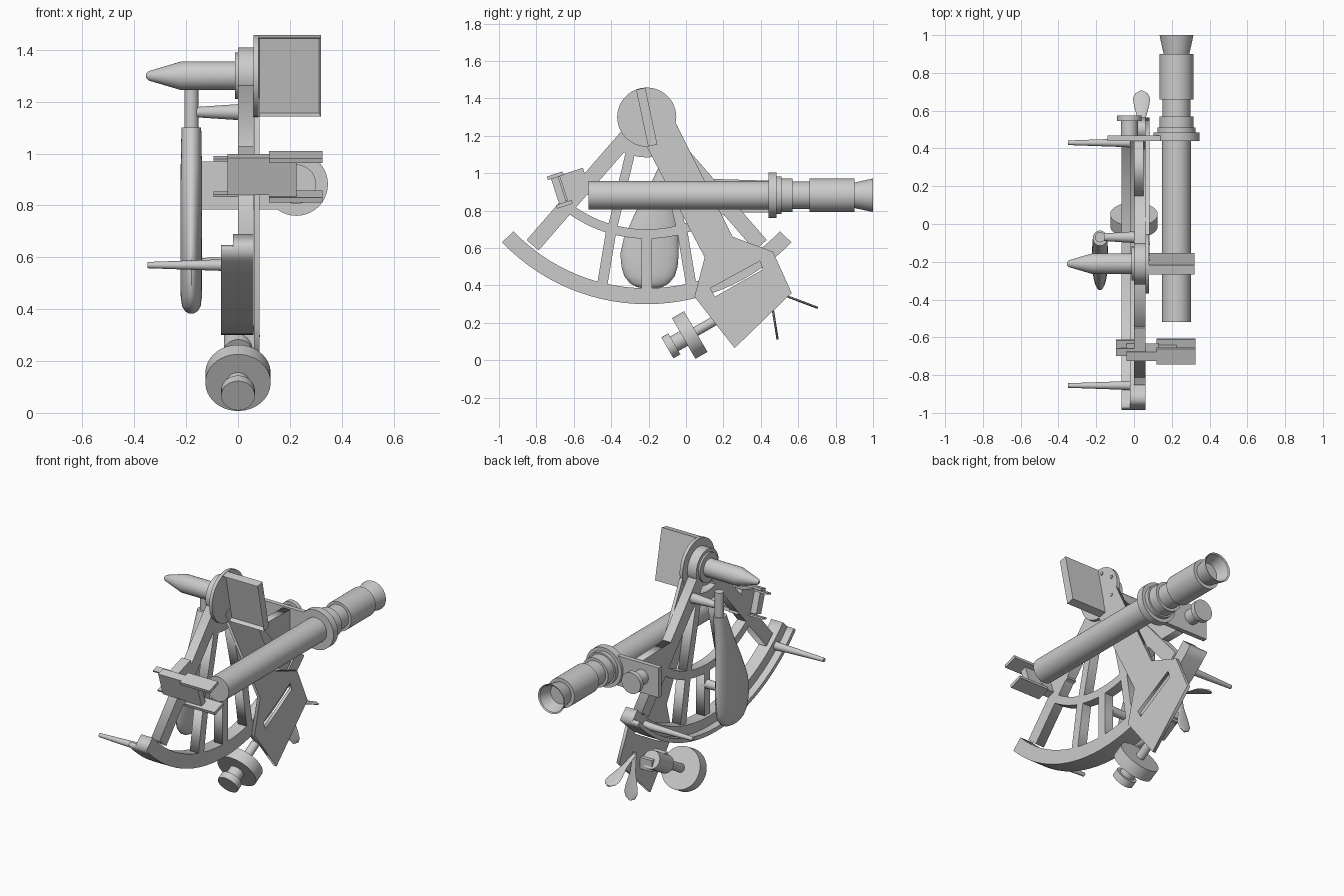
import bpy, bmesh
from math import sin, cos, pi, radians
from mathutils import Vector, Matrix

if "Cube" in bpy.data.objects:
    bpy.data.objects.remove(bpy.data.objects["Cube"])

grey = bpy.data.materials.new("light_grey")
grey.use_nodes = True
grey.diffuse_color = (0.6, 0.6, 0.6, 1)
grey.node_tree.nodes["Principled BSDF"].inputs["Base Color"].default_value = grey.diffuse_color

MID = -0.21            # y of the frame's symmetry line
ARC_Z = 1.37           # centre height of the graduated arc
PIVOT = Vector((0, MID, 1.3))


def add(name, mesh, smooth=False):
    mesh.materials.clear()
    mesh.materials.append(grey)
    ob = bpy.data.objects.new(name, mesh)
    bpy.context.scene.collection.objects.link(ob)
    if smooth:
        bpy.ops.object.select_all(action='DESELECT')
        ob.select_set(True)
        bpy.context.view_layer.objects.active = ob
        bpy.ops.object.shade_smooth_by_angle(angle=radians(35))
    return ob


def finish(name, bm, smooth=False):
    bmesh.ops.recalc_face_normals(bm, faces=bm.faces)
    mesh = bpy.data.meshes.new(name)
    bm.to_mesh(mesh)
    bm.free()
    return add(name, mesh, smooth)


def plate(name, loops, x0, x1):
    """Flat plate in the y-z plane; loops after the first are holes."""
    cu = bpy.data.curves.new(name, 'CURVE')
    cu.dimensions, cu.fill_mode, cu.extrude = '2D', 'BOTH', (x1 - x0) / 2
    for loop in loops:
        sp = cu.splines.new('POLY')
        sp.points.add(len(loop) - 1)
        sp.use_cyclic_u = True
        for p, (y, z) in zip(sp.points, loop):
            p.co = (y, z, 0, 1)
    tmp = bpy.data.objects.new(name + "_outline", cu)
    bpy.context.scene.collection.objects.link(tmp)
    dg = bpy.context.evaluated_depsgraph_get()
    mesh = bpy.data.meshes.new_from_object(tmp.evaluated_get(dg))
    bpy.data.objects.remove(tmp)
    mesh.transform(Matrix(((0, 0, 1, (x0 + x1) / 2), (1, 0, 0, 0), (0, 1, 0, 0), (0, 0, 0, 1))))
    return add(name, mesh)


def bar(name, a, b, w, x0=0.0, x1=0.06):
    a, b = Vector(a), Vector(b)
    n = (b - a).orthogonal().normalized() * w / 2
    return plate(name, [[a + n, b + n, b - n, a - n]], x0, x1)


def mirrored_bar(name, a, b, w):
    bar(name + "_front", a, b, w)
    bar(name + "_back", (2 * MID - a[0], a[1]), (2 * MID - b[0], b[1]), w)


def arc(name, r0, r1, half, x0, x1, steps=28):
    angles = [radians(-half + 2 * half * i / steps) for i in range(steps + 1)]
    pts = [(MID + r1 * sin(t), ARC_Z - r1 * cos(t)) for t in angles]
    pts += [(MID + r0 * sin(t), ARC_Z - r0 * cos(t)) for t in reversed(angles)]
    return plate(name, [pts], x0, x1)


def loft(name, rings, n=32):
    """Skin a chain of ellipses, each given as centre, half axis u, half axis v."""
    bm = bmesh.new()
    rows = [[bm.verts.new(Vector(c) + u * cos(2 * pi * i / n) + v * sin(2 * pi * i / n))
             for i in range(n)] for c, u, v in rings]
    for p, q in zip(rows, rows[1:]):
        for i in range(n):
            j = (i + 1) % n
            bm.faces.new((p[i], p[j], q[j], q[i]))
    bm.faces.new(rows[0])
    bm.faces.new(rows[-1])
    return finish(name, bm, True)


def lathe(name, origin, axis, profile, n=32):
    axis = Vector(axis).normalized()
    u = axis.orthogonal().normalized()
    v = axis.cross(u)
    return loft(name, [(Vector(origin) + axis * d, u * r, v * r) for d, r in profile], n)


def box(name, x, y, z, tilt=0, about=(0, 0, 0), recess=0):
    """Box from coordinate ranges relative to a tilted origin, optionally hollowed in front."""
    bm = bmesh.new()
    bmesh.ops.create_cube(bm, size=1)
    for v in bm.verts:
        v.co = [(r[0] + r[1]) / 2 + c * (r[1] - r[0]) for c, r in zip(v.co, (x, y, z))]
    if recess:
        bm.normal_update()
        face = min(bm.faces, key=lambda f: f.calc_center_median().y)
        bmesh.ops.inset_region(bm, faces=[face], thickness=0.012)
        bmesh.ops.translate(bm, verts=face.verts, vec=(0, recess, 0))
    bm.transform(Matrix.Translation(about) @ Matrix.Rotation(radians(tilt), 4, 'X'))
    return finish(name, bm)


# Frame: graduated arc, cross arcs, legs and spokes
arc("graduated_arc", 0.985, 1.07, 46.3, -0.02, 0.06)
arc("arc_rim", 1.045, 1.07, 46.3, -0.065, -0.02)
arc("middle_arc", 0.67, 0.72, 38, 0.0, 0.06)
arc("upper_arc", 0.22, 0.285, 30, 0.0, 0.06)
mirrored_bar("leg", (-0.25, 1.27), (-0.82, 0.615), 0.085)
mirrored_bar("upper_spoke", (-0.29, 1.14), (-0.40, 0.68), 0.05)
mirrored_bar("lower_spoke", (-0.40, 0.69), (-0.45, 0.39), 0.055)
bar("centre_spoke", (MID, 0.68), (MID, 0.35), 0.055)

# Pivot head, spindle cone and index mirror
lathe("pivot_head", PIVOT, (1, 0, 0), [(-0.012, 0.09), (0, 0.09), (0, 0.11), (0.06, 0.11)])
lathe("index_disc", PIVOT, (1, 0, 0), [(0.06, 0.158), (0.08, 0.158)], 48)
lathe("spindle", PIVOT, (-1, 0, 0), [(0, 0.055), (0.22, 0.055), (0.345, 0.018), (0.355, 0.008)])
box("index_mirror", (0.075, 0.32), (-0.025, 0.025), (-0.155, 0.155), 12, PIVOT, recess=0.025)
for i, (y, z) in enumerate([(-0.10, 1.36), (-0.10, 1.245), (-0.185, 1.42)]):
    lathe(f"disc_screw_{i}", (0.08, y, z), (1, 0, 0), [(0, 0.011), (0.005, 0.011)], 12)

# Index arm with a reading window
plate("index_arm", [
    [(-0.24, 1.2), (0.1, 0.55), (0.045, 0.34), (0.26, 0.065),
     (0.565, 0.36), (0.465, 0.58), (0.25, 0.66), (-0.06, 1.28)],
    [(0.13, 0.385), (0.395, 0.53), (0.41, 0.485), (0.155, 0.34)]], 0.062, 0.082)

# Micrometer drum, its shaft and housing
AXIS = (0, -0.87, -0.5)
lathe("micrometer_drum", (0, 0.02, 0.135), AXIS, [
    (-0.17, 0.026), (-0.037, 0.026), (-0.037, 0.126), (0.037, 0.126), (0.037, 0.045),
    (0.095, 0.045), (0.095, 0.065), (0.138, 0.065)], 40)
lathe("micrometer_housing", (0, 0.34, 0.315), AXIS, [(0, 0.055), (0.16, 0.055)])
box("housing_mount", (-0.02, 0.07), (0.21, 0.36), (0.25, 0.32))

# Release levers: thin teardrops
for name, a, b in (("release_lever_back", (0.44, 0.38), (0.705, 0.28)),
                   ("release_lever_front", (0.445, 0.39), (0.49, 0.11))):
    a, b = Vector((0.04, *a)), Vector((0.04, *b))
    n = (b - a).cross(Vector((1, 0, 0))).normalized() * 0.006
    loft(name, [(a.lerp(b, t), n, Vector((w, 0, 0))) for t, w in
                ((0, 0.012), (0.4, 0.018), (0.7, 0.04), (0.85, 0.046), (0.95, 0.032), (1, 0.008))], 20)

# Telescope with a hollow eyepiece
lathe("telescope", (0.225, 0, 0.882), (0, 1, 0), [
    (-0.52, 0.076), (0.44, 0.076), (0.44, 0.122), (0.485, 0.122), (0.485, 0.1), (0.51, 0.1),
    (0.51, 0.09), (0.57, 0.09), (0.57, 0.073), (0.66, 0.073), (0.66, 0.09), (0.9, 0.09),
    (0.9, 0.068), (1.0, 0.09), (0.995, 0.082), (0.92, 0.06)], 40)

# Telescope bracket, web and clamp knob
box("telescope_bracket", (-0.14, 0.2), (0.44, 0.468), (0.785, 0.97))
plate("bracket_web", [[(0.12, 0.97), (0.45, 0.96), (0.45, 0.79), (0.25, 0.79)]], 0.0, 0.05)
lathe("clamp_knob", (-0.025, 0.46, 0.885), (0, 1, 0),
      [(0, 0.045), (0.085, 0.045), (0.085, 0.065), (0.115, 0.065)])

# Horizon mirror group on the front leg
H = (0, -0.69, 0.905)
box("horizon_arm", (0.0, 0.06), (0, 0.17), (-0.07, 0.075), 18, H)
box("horizon_mirror", (-0.04, 0.13), (-0.01, 0.04), (-0.065, 0.085), 18, H)
box("horizon_plate", (0.12, 0.225), (-0.01, 0.03), (-0.09, 0.085), 18, H)
for name, z in (("top", 0.07), ("bottom", -0.09)):
    box(f"horizon_frame_{name}", (0.12, 0.325), (-0.028, 0.06), (z, z + 0.02), 18, H)
    box(f"shade_strip_{name}", (-0.095, 0.0), (0.015, 0.055), (z * 0.9, z * 0.9 + 0.01), 18, H)

# Pear-shaped handle with its neck and upper post
loft("handle", [((-0.18, y, z), Vector((rx, 0, 0)), Vector((0, ry, 0))) for z, y, rx, ry in (
    (0.384, -0.195, 0.01, 0.03), (0.392, -0.195, 0.024, 0.07), (0.412, -0.195, 0.036, 0.105),
    (0.45, -0.195, 0.041, 0.135), (0.5, -0.195, 0.042, 0.15), (0.57, -0.195, 0.042, 0.156),
    (0.65, -0.187, 0.042, 0.146), (0.78, -0.16, 0.042, 0.115), (0.95, -0.115, 0.041, 0.07),
    (1.1, -0.075, 0.038, 0.04))])
lathe("handle_neck", (-0.18, -0.07, 1.09), (0, 0, 1), [(0, 0.027), (0.16, 0.027)])
lathe("handle_post", (0.02, -0.07, 1.16), (-1, 0, 0), [(0, 0.032), (0.18, 0.02)])
lathe("handle_lower_post", (0.02, MID, 0.575), (-1, 0, 0), [(0, 0.028), (0.18, 0.022)])

# Resting pegs on the back of the arc
for name, y in (("peg_front", -0.855), ("peg_back", 0.43)):
    lathe(name, (0.0, y, 0.57), (-1, 0, 0), [(0, 0.026), (0.07, 0.022), (0.35, 0.012)], 16)
